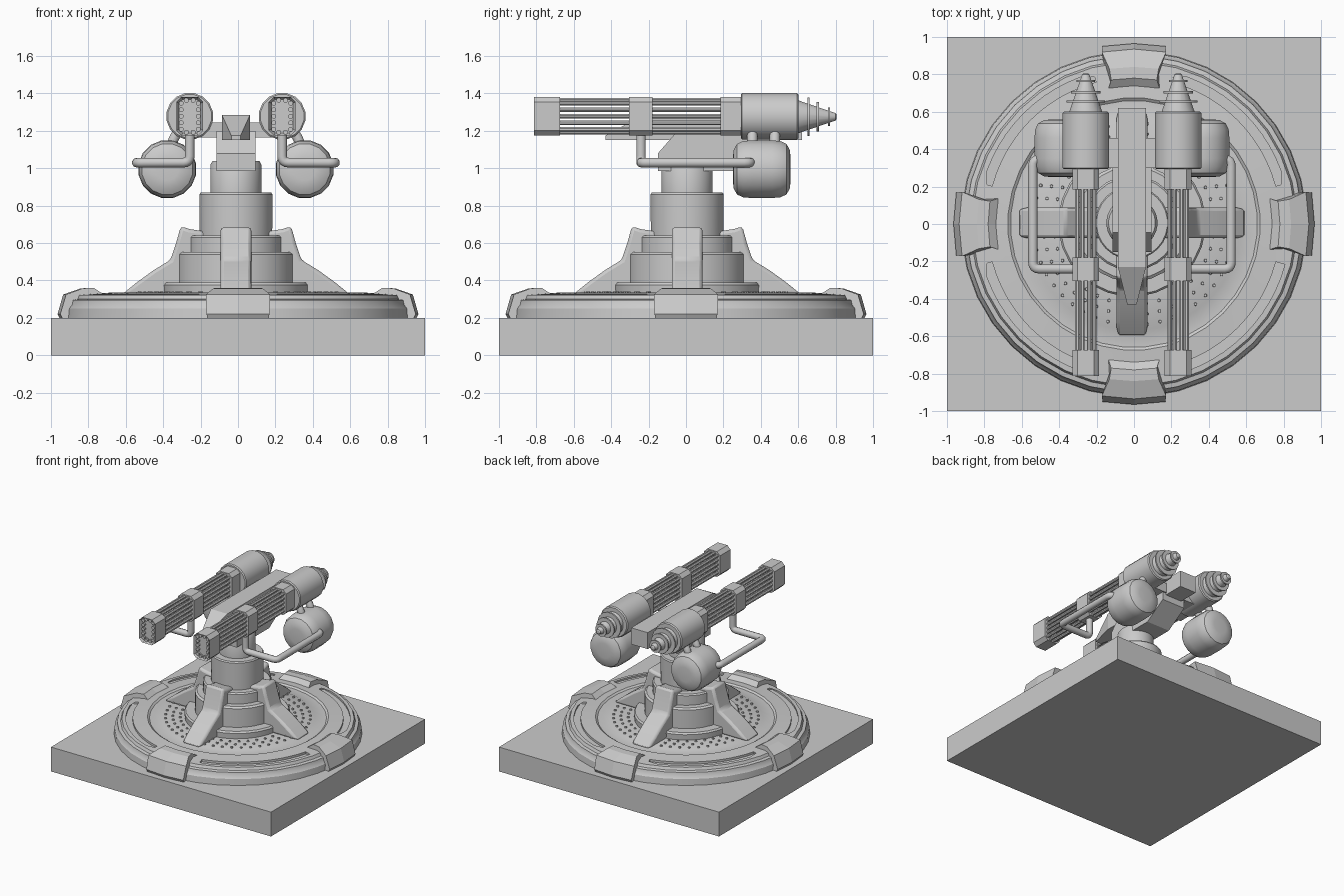
import bpy, bmesh, math
from mathutils import Matrix, Vector

if "Cube" in bpy.data.objects:
    bpy.data.objects.remove(bpy.data.objects["Cube"])

grey = bpy.data.materials.new("metal grey")
grey.diffuse_color = (0.6, 0.6, 0.6, 1)
grey.use_nodes = True
grey.node_tree.nodes["Principled BSDF"].inputs["Base Color"].default_value = grey.diffuse_color
OX, OY = -0.011, 0.006            # turret sits slightly off the slab centre
TO_Y = Matrix.Rotation(-math.pi / 2, 4, 'X')   # lathe axis z -> y


def finish(bm, name, smooth=True, bevel=0, segs=1):
    bmesh.ops.recalc_face_normals(bm, faces=bm.faces)
    me = bpy.data.meshes.new(name)
    bm.to_mesh(me)
    bm.free()
    ob = bpy.data.objects.new(name, me)
    bpy.context.collection.objects.link(ob)
    me.materials.append(grey)
    if bevel:
        m = ob.modifiers.new("bevel", 'BEVEL')
        m.width, m.segments, m.limit_method = bevel, segs, 'ANGLE'
    if smooth:
        bpy.ops.object.select_all(action='DESELECT')
        ob.select_set(True)
        bpy.context.view_layer.objects.active = ob
        bpy.ops.object.shade_smooth_by_angle(angle=math.radians(32))
    return ob


def loft(name, rings, smooth=False, bevel=0, segs=1):
    """Skin equal-length closed rings and cap both ends."""
    bm = bmesh.new()
    rows = [[bm.verts.new(p) for p in ring] for ring in rings]
    n = len(rows[0])
    for a, b in zip(rows, rows[1:]):
        for i in range(n):
            j = (i + 1) % n
            bm.faces.new((a[i], a[j], b[j], b[i]))
    bm.faces.new(rows[0])
    bm.faces.new(rows[-1][::-1])
    return finish(bm, name, smooth, bevel, segs)


def lathe(name, profile, sides, loc=(0, 0, 0), rot=Matrix(), smooth=True):
    """Turn (radius, height) points; both ends are capped."""
    m = Matrix.Translation(loc) @ rot
    rings = [[m @ Vector((r * math.cos(t), r * math.sin(t), z))
              for t in [2 * math.pi * (k + .5) / sides for k in range(sides)]]
             for r, z in profile]
    return loft(name, rings, smooth)


def box(name, x0, x1, y0, y1, z0, z1, bevel=0):
    return loft(name, [[(x0, y, z0), (x1, y, z0), (x1, y, z1), (x0, y, z1)]
                       for y in (y0, y1)], bevel=bevel)


def polar(r, deg, z):
    t = math.radians(deg)
    return (r * math.cos(t), r * math.sin(t), z)


# ---- ground slab and round platform
box("ground_slab", -1, 1, -1, 1, 0, 0.2)
platform = lathe("round_platform", [
    (.925, .19), (.92, .25), (.905, .27), (.90, .295), (.875, .30), (.865, .322),
    (.70, .334), (.675, .336), (.66, .325), (.58, .325), (.57, .33), (.3, .33)], 36)

# four curved slots cut in the platform rim
for q in range(4):
    rings = []
    for k in range(13):
        a = 90 * q + 15 + 5 * k
        rings.append([polar(.785, a, .31), polar(.835, a, .31),
                      polar(.835, a, .40), polar(.785, a, .40)])
    cutter = loft("slot_cutter", rings)
    cutter.hide_render = True
    bpy.ops.object.select_all(action='DESELECT')
    platform.select_set(True)
    bpy.context.view_layer.objects.active = platform
    mod = platform.modifiers.new("slot", 'BOOLEAN')
    mod.operation, mod.object, mod.solver = 'DIFFERENCE', cutter, 'EXACT'
    bpy.ops.object.modifier_apply(modifier=mod.name)
    bpy.data.objects.remove(cutter)

# four clamps gripping the platform rim: (radius, height, half angle)
clamp = [(.73, .2, 11), (.73, .325, 11), (.78, .36, 9), (.84, .358, 9),
         (.935, .325, 10.6), (.965, .22, 10), (.955, .2, 10)]
for q in range(4):
    loft("rim_clamp", [[polar(r, 90 * q + s * h, z) for r, z, h in clamp]
                       for s in (-1, 0, 1)])

# floor studs
bm = bmesh.new()
for r, n in ((.43, 40), (.485, 44), (.54, 48)):
    for k in range(n):
        bmesh.ops.create_cone(bm, cap_ends=True, segments=6, radius1=.01, radius2=.008,
                              depth=.012,
                              matrix=Matrix.Translation(polar(r, 360 * k / n, .334)))
finish(bm, "floor_studs", False)

# ---- stepped column
lathe("stepped_column", [
    (.39, .31), (.395, .375), (.385, .388), (.315, .388), (.315, .54), (.30, .552),
    (.255, .552), (.255, .63), (.245, .64), (.195, .64), (.197, .86), (.19, .87),
    (.137, .87), (.137, 1.02), (.125, 1.04)], 28, (OX, OY, 0))

# four buttress legs
leg = [(.15, .325), (.61, .325), (.53, .39), (.44, .455), (.35, .51), (.32, .60),
       (.295, .69), (.25, .675), (.15, .66)]
for q in range(4):
    m = Matrix.Translation((OX, OY, 0)) @ Matrix.Rotation(q * math.pi / 2, 4, 'Z')
    loft("buttress_leg", [[m @ Vector((r, w, z)) for r, z in leg]
                          for w in (-.082, .082)], True, .018, 2)

# ---- head: body block, long spine with beak, cross arm
body = [(-.15, .985), (-.15, 1.08), (-.045, 1.2), (.45, 1.2), (.45, 1.1), (.27, .985)]
loft("head_block", [[(OX + w, y, z) for y, z in body] for w in (-.105, .105)])
loft("head_spine", [[(OX - w, y, 1.15), (OX + w, y, 1.15), (OX + w, y, z), (OX - w, y, z)]
                    for y, w, z in ((.62, .075, 1.285), (-.23, .075, 1.285),
                                    (-.43, .025, 1.175))])
box("cross_arm", OX - .2, OX + .2, .3, .46, 1.165, 1.245)

ZC = 1.278                        # gun axis height


def bracket(name, x, y0, y1, hollow=False):
    w, h, c = .072, .104, .028
    pts = [(-w, -h + c), (-w + c, -h), (w - c, -h), (w, -h + c),
           (w, h - c), (w - c, h), (-w + c, h), (-w, h - c)]
    ob = loft(name, [[(x + a, y, ZC + b) for a, b in pts] for y in (y0, y1)])
    if hollow:                    # recess the muzzle face
        bm = bmesh.new()
        bm.from_mesh(ob.data)
        f = min(bm.faces, key=lambda f: f.calc_center_median().y)
        bmesh.ops.inset_region(bm, faces=[f], thickness=.016)
        bmesh.ops.translate(bm, verts=f.verts, vec=(0, .03, 0))
        bm.to_mesh(ob.data)
        bm.free()


def pipe(name, pts, radius, bend):
    """Round tube through points with rounded corners."""
    pts = [Vector(p) for p in pts]
    path = [pts[0]]
    for a, b, c in zip(pts, pts[1:], pts[2:]):
        p, q = b + (a - b).normalized() * bend, b + (c - b).normalized() * bend
        for t in (0, .25, .5, .75, 1):
            path.append(p * (1 - t) ** 2 + b * 2 * t * (1 - t) + q * t * t)
    path.append(pts[-1])
    cu = bpy.data.curves.new(name, 'CURVE')
    cu.dimensions, cu.bevel_depth, cu.bevel_resolution = '3D', radius, 3
    cu.use_fill_caps = True
    sp = cu.splines.new('POLY')
    sp.points.add(len(path) - 1)
    for s, p in zip(sp.points, path):
        s.co = (*p, 1)
    cu.materials.append(grey)
    bpy.context.collection.objects.link(bpy.data.objects.new(name, cu))


rods = [(s * .045, k * .035) for s in (-1, 1) for k in (-2, -1, 0, 1, 2)]
rods += [(s * .018, t * .085) for s in (-1, 1) for t in (-1, 1)]

for s in (-1, 1):
    gx = OX + s * .247
    # barrel cluster and its brackets
    for dx, dz in rods:
        lathe("barrel_rod", [(.0135, -.8), (.0135, .3)], 8, (gx + dx, 0, ZC + dz), TO_Y)
    bracket("muzzle_bracket", gx, -.812, -.675, True)
    bracket("middle_bracket", gx, -.305, -.18)
    bracket("rear_bracket", gx, .185, .30)
    # motor housing and finned tail cone
    lathe("motor_housing", [(.118, .293), (.126, .30), (.126, .594), (.118, .602)], 16,
          (gx, 0, ZC), TO_Y)
    lathe("tail_cone", [(.09, .59), (.088, .605), (.03, .77), (.02, .80), (.012, .805)], 16,
          (gx, 0, ZC - .003), TO_Y)
    for y, r in ((.655, .105), (.705, .08), (.765, .05)):
        lathe("tail_fin_disc", [(r, y - .006), (r, y + .006)], 16, (gx, 0, ZC - .003), TO_Y)
    # ammunition drum with rounded ends, hung on two posts
    tx = OX + s * .367
    lathe("ammo_drum", [(.06, .25), (.105, .255), (.138, .273), (.153, .305), (.157, .35),
                        (.157, .46), (.153, .505), (.138, .537), (.105, .555), (.06, .56)],
          16, (tx, 0, .995), TO_Y)
    for y in (.355, .475):
        pipe("drum_post", [(tx - s * .02, y, 1.10), (tx - s * .03, y, 1.155),
                           (gx + s * .05, y, 1.21)], .028, .03)
    # feed pipe from middle bracket round to the drum
    fx = OX + s * .53
    pipe("feed_pipe", [(gx, -.24, 1.19), (gx, -.24, 1.03), (fx, -.24, 1.03),
                       (fx, .345, 1.03), (tx, .345, 1.03)], .026, .035)
